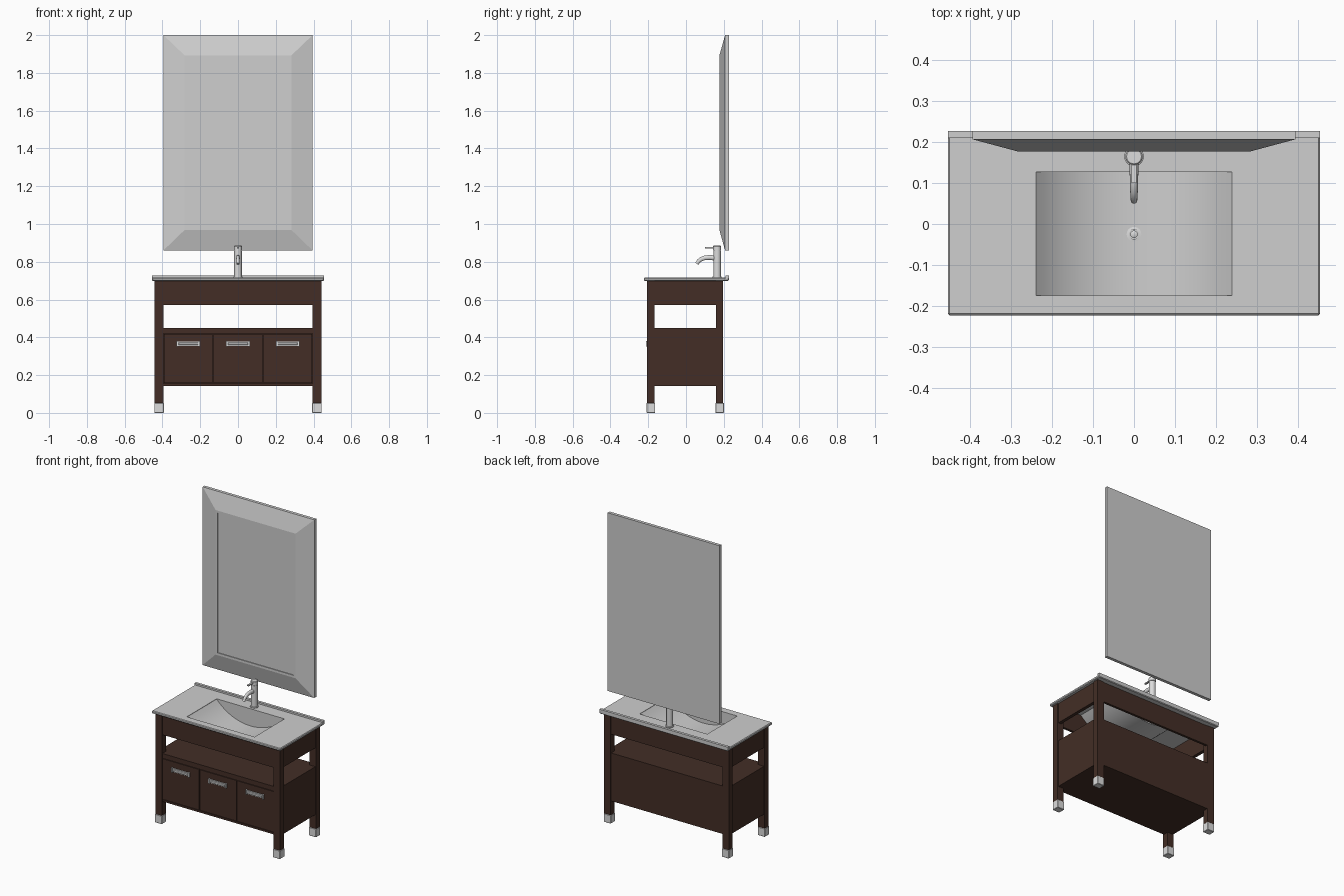
import bpy, bmesh, math
from mathutils import Vector

if "Cube" in bpy.data.objects:
    bpy.data.objects.remove(bpy.data.objects["Cube"])


def material(name, rgb):
    m = bpy.data.materials.new(name)
    m.diffuse_color = (*rgb, 1)
    m.use_nodes = True
    m.node_tree.nodes["Principled BSDF"].inputs["Base Color"].default_value = m.diffuse_color
    return m


WOOD = material("dark wood", (0.056, 0.027, 0.019))
STONE = material("light grey stone", (0.62, 0.62, 0.62))
GLASS = material("mirror silver", (0.62, 0.62, 0.62))
CHROME = material("chrome", (0.72, 0.72, 0.72))


def finish(name, bm, mat):
    bmesh.ops.recalc_face_normals(bm, faces=bm.faces)
    me = bpy.data.meshes.new(name)
    bm.to_mesh(me)
    bm.free()
    me.materials.append(mat)
    ob = bpy.data.objects.new(name, me)
    bpy.context.collection.objects.link(ob)
    return ob


def box(name, x, y, z, mat, bevel=0):
    bm = bmesh.new()
    bmesh.ops.create_cube(bm, size=1)
    for v in bm.verts:
        v.co = Vector([(a + b) / 2 + c * (b - a) for (a, b), c in zip((x, y, z), v.co)])
    if bevel:
        bmesh.ops.bevel(bm, geom=bm.edges[:], offset=bevel, segments=1, affect='EDGES')
    return finish(name, bm, mat)


def loft(name, rings, mat):
    """Skin closed rings of points and cap both ends."""
    bm = bmesh.new()
    loops = [[bm.verts.new(p) for p in r] for r in rings]
    n = len(loops[0])
    for a, b in zip(loops, loops[1:]):
        for i in range(n):
            j = (i + 1) % n
            bm.faces.new((a[i], a[j], b[j], b[i]))
    bm.faces.new(loops[0])
    bm.faces.new(loops[-1])
    return finish(name, bm, mat)


def lathe(name, x, y, profile, mat, n=24):
    rings = [[(x + r * math.cos(k * math.tau / n), y + r * math.sin(k * math.tau / n), z)
              for k in range(n)] for r, z in profile]
    return smooth(loft(name, rings, mat))


def activate(ob):
    bpy.ops.object.select_all(action='DESELECT')
    ob.select_set(True)
    bpy.context.view_layer.objects.active = ob


def smooth(ob):
    activate(ob)
    bpy.ops.object.shade_smooth_by_angle(angle=math.radians(35))
    return ob


def boolean(ob, other, op):
    m = ob.modifiers.new("bool", 'BOOLEAN')
    m.operation, m.object, m.solver = op, other, 'EXACT'
    activate(ob)
    bpy.ops.object.modifier_apply(modifier=m.name)
    bpy.data.objects.remove(other)


def trough(name, half, y0, y1, top, rim, low):
    """Prism with a circular-arc underside, running along y."""
    sag = rim - low
    r = (half * half + sag * sag) / (2 * sag)
    a = math.asin(half / r)
    pts = [(r * math.sin(a * t / 10), low + r - r * math.cos(a * t / 10)) for t in range(-10, 11)]
    pts += [(half, top), (-half, top)]
    return loft(name, [[(x, y, z) for x, z in pts] for y in (y0, y1)], STONE)


# countertop with curved sunk basin
top = box("countertop", (-0.455, 0.455), (-0.223, 0.227), (0.699, 0.716), STONE, 0.004)
boolean(top, trough("basin_shell", 0.25, -0.185, 0.137, 0.71, 0.70, 0.595), 'UNION')
boolean(top, trough("basin_cut", 0.24, -0.175, 0.127, 0.75, 0.714, 0.606), 'DIFFERENCE')
smooth(top)
box("backsplash", (-0.455, 0.455), (0.21, 0.227), (0.712, 0.727), STONE)

# drain
lathe("drain_ring", 0, -0.025, [(0.018, 0.600), (0.018, 0.609), (0.012, 0.610), (0.012, 0.606)], CHROME)
lathe("drain_plug", 0, -0.025, [(0.009, 0.604), (0.009, 0.611), (0.005, 0.613)], CHROME)

# faucet
FY = 0.165
lathe("faucet_body", 0, FY, [(0.024, 0.715), (0.024, 0.721), (0.020, 0.723), (0.020, 0.858)], CHROME)
lathe("faucet_cap", 0, FY, [(0.018, 0.856), (0.018, 0.861), (0.021, 0.861), (0.021, 0.882),
                            (0.018, 0.885)], CHROME)
box("faucet_lever", (-0.006, 0.006), (0.10, FY), (0.871, 0.878), CHROME)
path = [(0.16, 0.819), (0.125, 0.823), (0.10, 0.821), (0.08, 0.814), (0.066, 0.803), (0.058, 0.789)]
rings = []
for i, (y, z) in enumerate(path):
    a, b = path[max(i - 1, 0)], path[min(i + 1, len(path) - 1)]
    d = Vector((0, b[0] - a[0], b[1] - a[1])).normalized()
    side = Vector((0, -d.z, d.y))
    r = 0.014 - 0.0008 * i
    rings.append([Vector((r * 0.8 * math.cos(k * math.tau / 14), y, z)) + side * r * math.sin(k * math.tau / 14)
                  for k in range(14)])
smooth(loft("faucet_spout", rings, CHROME))

# mirror: bevelled frame with a slightly recessed pane
def rect(hx, z0, z1, y):
    return [(-hx, y, z0), (hx, y, z0), (hx, y, z1), (-hx, y, z1)]


loft("mirror", [rect(0.395, 0.86, 2.0, 0.227), rect(0.395, 0.86, 2.0, 0.207),
                rect(0.283, 0.968, 1.893, 0.177), rect(0.268, 0.983, 1.878, 0.177),
                rect(0.268, 0.983, 1.878, 0.182)], GLASS)

# legs with metal feet
for sx, sn in ((-1, "left"), (1, "right")):
    for (y0, y1), fn in (((-0.206, -0.166), "front"), ((0.159, 0.197), "back")):
        xs = sorted((sx * 0.395, sx * 0.441))
        box(f"{fn}_{sn}_leg", xs, (y0, y1), (0.045, 0.70), WOOD)
        box(f"{fn}_{sn}_foot", (xs[0] - 0.002, xs[1] + 0.002), (y0 - 0.003, y1 + 0.003), (0, 0.053), CHROME, 0.002)
    # side apron
    box(f"{sn}_apron", sorted((sx * 0.415, sx * 0.436)), (-0.17, 0.165), (0.57, 0.70), WOOD)

# front and back aprons
box("front_apron", (-0.4, 0.4), (-0.201, -0.186), (0.57, 0.70), WOOD)
box("back_apron", (-0.4, 0.4), (0.178, 0.193), (0.57, 0.70), WOOD)

# lower cabinet
box("cabinet_body", (-0.436, 0.436), (-0.19, 0.193), (0.143, 0.42), WOOD)
box("cabinet_shelf", (-0.436, 0.436), (-0.201, 0.193), (0.42, 0.45), WOOD)
box("cabinet_bottom_rail", (-0.4, 0.4), (-0.201, -0.185), (0.143, 0.155), WOOD)

# doors with framed pulls
for i, n in enumerate(("left", "middle", "right")):
    cx = (i - 1) * 0.263
    box(f"{n}_door", (cx - 0.129, cx + 0.129), (-0.201, -0.185), (0.158, 0.417), WOOD)
    box(f"{n}_pull_plate", (cx - 0.056, cx + 0.056), (-0.205, -0.2), (0.354, 0.378), CHROME)
    box(f"{n}_pull_bar", (cx - 0.052, cx + 0.052), (-0.212, -0.203), (0.359, 0.373), CHROME, 0.002)
    for s in (-1, 1):
        box(f"{n}_pull_end", sorted((cx + s * 0.055, cx + s * 0.063)), (-0.212, -0.2), (0.351, 0.381), CHROME)
